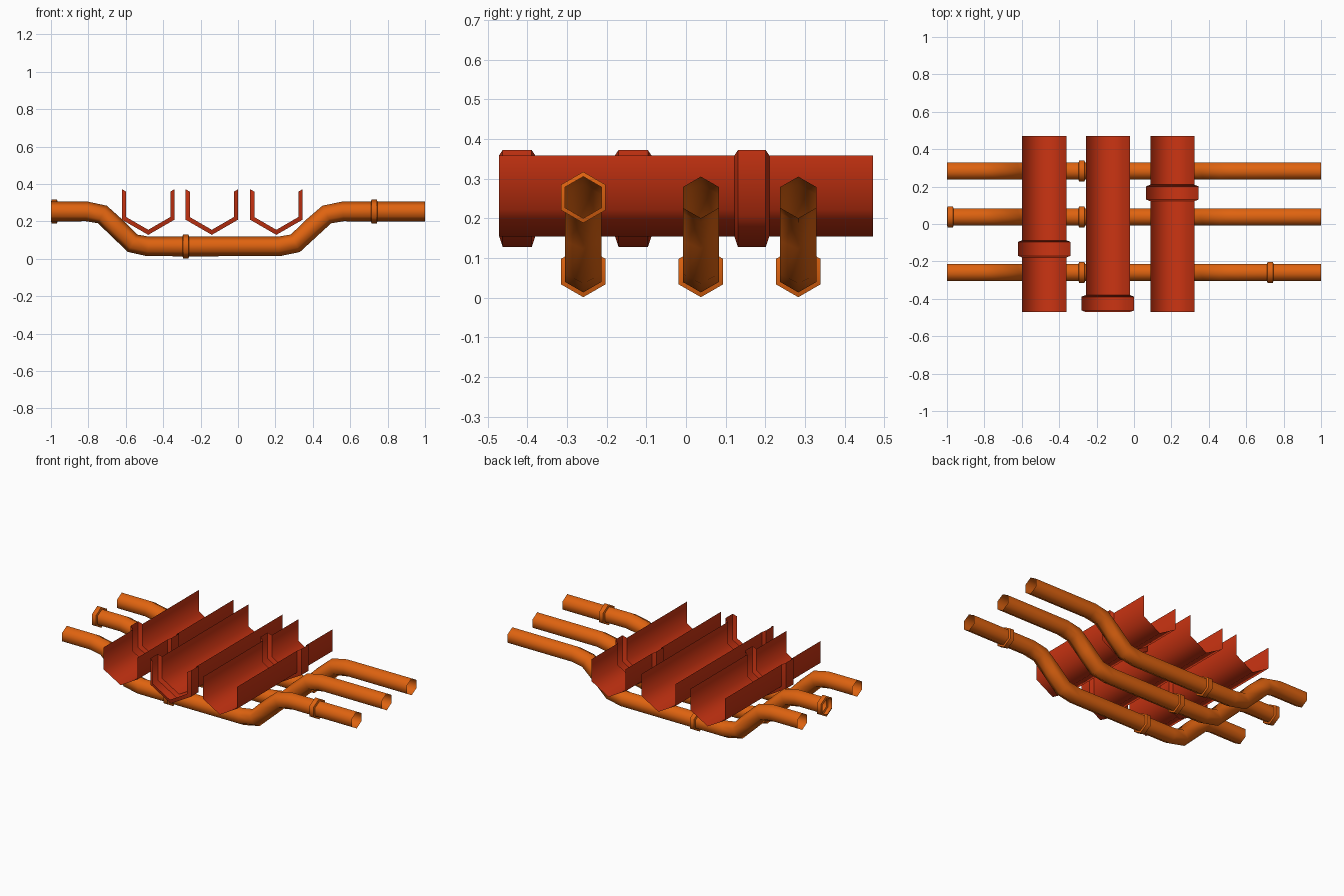
import bpy, bmesh, math
from mathutils import Vector

if "Cube" in bpy.data.objects:
    bpy.data.objects.remove(bpy.data.objects["Cube"])


def material(name, col):
    m = bpy.data.materials.new(name)
    m.diffuse_color = (*col, 1)
    m.use_nodes = True
    m.node_tree.nodes["Principled BSDF"].inputs["Base Color"].default_value = m.diffuse_color
    return m


RED = material("rust red", (0.60, 0.034, 0.006))
ORANGE = material("pipe orange", (0.74, 0.125, 0.005))


def sweep(name, rings, angles, closed, mat):
    """rings: (centre, side axis, up axis, radius); open-ended shell of six-sided section."""
    bm = bmesh.new()
    rows = [[bm.verts.new(c + r * (math.cos(a) * s + math.sin(a) * u)) for a in angles]
            for c, s, u, r in rings]
    n = len(angles)
    for a, b in zip(rows, rows[1:]):
        for i in range(n if closed else n - 1):
            j = (i + 1) % n
            bm.faces.new((a[i], a[j], b[j], b[i]))
    bmesh.ops.recalc_face_normals(bm, faces=bm.faces)
    # keep outward-facing normals (lowest face must look down)
    low = min(bm.faces, key=lambda f: f.calc_center_median().z)
    if low.normal.z > 0:
        bmesh.ops.reverse_faces(bm, faces=bm.faces)
    # smooth around the pipe, sharp steps at the collars
    radius = {v: rings[k][3] for k, row in enumerate(rows) for v in row}
    for e in bm.edges:
        around = any(e.verts[0] in row and e.verts[1] in row for row in rows)
        if around and e.calc_face_angle(0) > math.radians(40):
            e.smooth = False
    for f in bm.faces:
        f.smooth = True
    me = bpy.data.meshes.new(name)
    bm.to_mesh(me)
    bm.free()
    me.materials.append(mat)
    bpy.context.collection.objects.link(bpy.data.objects.new(name, me))


def collar(a, b, r, big, t):
    """Positions and radii of a raised band between a and b."""
    return [(a, r), (a + t, big), (b - t, big), (b, r)]


# large open-topped channels along y, each with one collar
X, Y, Z = Vector((1, 0, 0)), Vector((0, 1, 0)), Vector((0, 0, 1))
channel_angles = [math.radians(a) for a in (150, 210, 270, 330, 390)]
for label, x, c0, c1 in (("left", -0.48, -0.179, -0.087),
                         ("middle", -0.14, -0.471, -0.38),
                         ("right", 0.205, 0.122, 0.21)):
    prof = collar(c0, c1, 0.136, 0.163, 0.009) + [(0.471, 0.136)]
    if c0 > -0.47:
        prof.insert(0, (-0.471, 0.136))
    rings = [(Vector((x, y, 0.291)), X, Z, r) for y, r in prof]
    sweep(label + "_channel", rings, channel_angles, False, RED)

# slim bent pipes along x, dipping below the channels
path = [(-1, .253), (-.807, .253), (-.725, .237), (-.644, .162), (-.564, .083), (-.48, .066),
        (.217, .066), (.307, .083), (.39, .162), (.475, .237), (.56, .253), (1, .253)]
pipe_angles = [math.radians(30 + 60 * i) for i in range(6)]


def height(x):
    for (x0, z0), (x1, z1) in zip(path, path[1:]):
        if x0 <= x <= x1:
            return z0 + (z1 - z0) * (x - x0) / (x1 - x0)


for label, y, extra in (("front", -0.259, 0.71), ("middle", 0.0375, -1.0), ("back", 0.283, None)):
    stations = []
    for k, (x, z) in enumerate(path):
        d = Vector((0, 0, 0))
        for a, b in ((k - 1, k), (k, k + 1)):
            if a >= 0 and b < len(path):
                d += Vector((path[b][0] - path[a][0], 0, path[b][1] - path[a][1])).normalized()
        d.normalize()
        up = Vector((-d.z, 0, d.x))
        if not (x == -1.0 and extra == -1.0):
            stations.append((x, z, up, 0.0525))
    for start in (-0.297, extra):
        if start is not None:
            stations += [(x, height(x), Z, r)
                         for x, r in collar(start, start + 0.036, 0.0525, 0.0645, 0.004)]
    stations.sort(key=lambda s: s[0])
    rings = [(Vector((x, y, z)), Y, up, r) for x, z, up, r in stations]
    sweep(label + "_pipe", rings, pipe_angles, True, ORANGE)
